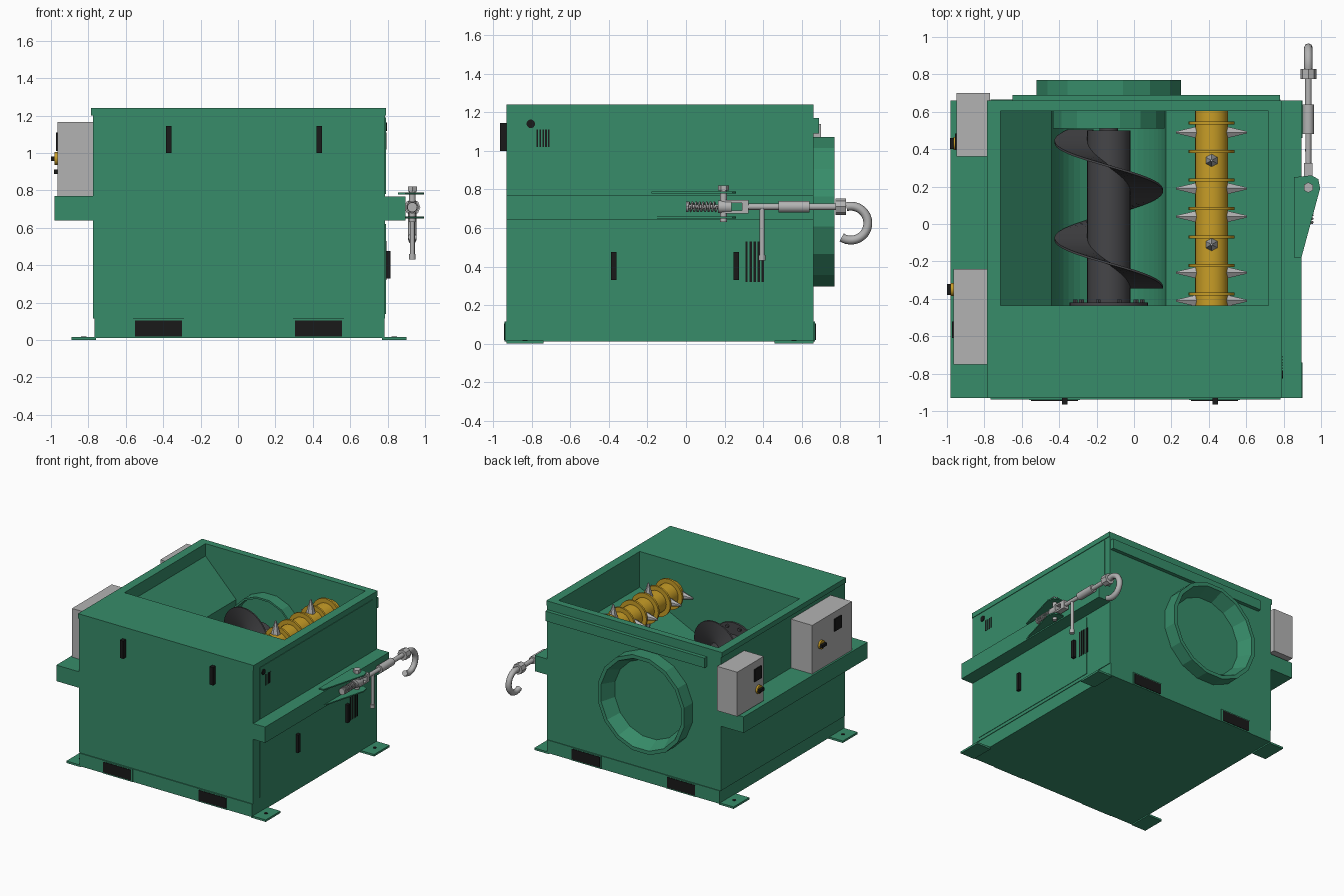
import bpy, bmesh, math
from mathutils import Vector

old = bpy.data.objects.get("Cube")
if old:
    bpy.data.objects.remove(old)


def material(name, r, g, b):
    m = bpy.data.materials.new(name)
    m.use_nodes = True
    m.diffuse_color = (r, g, b, 1)
    m.node_tree.nodes["Principled BSDF"].inputs["Base Color"].default_value = (r, g, b, 1)
    return m


GREEN = material("machine green", .038, .265, .143)
GREY = material("light grey", .45, .45, .45)
DARK = material("dark steel", .06, .06, .065)
YELLOW = material("yellow", .58, .34, .02)
BLACK = material("black", .01, .01, .01)


def finish(name, bm, mat, smooth=False):
    bmesh.ops.recalc_face_normals(bm, faces=bm.faces)
    me = bpy.data.meshes.new(name)
    bm.to_mesh(me)
    bm.free()
    me.materials.append(mat)
    ob = bpy.data.objects.new(name, me)
    bpy.context.collection.objects.link(ob)
    if smooth:
        activate(ob)
        bpy.ops.object.shade_smooth_by_angle(angle=math.radians(40))
    return ob


def activate(ob):
    bpy.ops.object.select_all(action='DESELECT')
    ob.select_set(True)
    bpy.context.view_layer.objects.active = ob


def box(name, x, y, z, mat):
    bm = bmesh.new()
    bmesh.ops.create_cube(bm, size=1)
    for v in bm.verts:
        v.co = [lo + (c + .5) * (hi - lo) for c, (lo, hi) in zip(v.co, (x, y, z))]
    return finish(name, bm, mat)


def rod(name, a, b, r, mat, r2=None, n=20):
    a, b = Vector(a), Vector(b)
    bm = bmesh.new()
    bmesh.ops.create_cone(bm, cap_ends=True, segments=n, radius1=r,
                          radius2=r if r2 is None else r2, depth=(b - a).length)
    turn = (b - a).to_track_quat('Z', 'Y')
    for v in bm.verts:
        v.co = turn @ v.co + (a + b) / 2
    return finish(name, bm, mat, n > 8)


def prism(name, pts, axis, lo, hi, mat):
    """Extrude a 2D outline along an axis (outline uses the other two axes)."""
    bm = bmesh.new()
    face = bm.faces.new([bm.verts.new(p[:axis] + (lo,) + p[axis:]) for p in pts])
    new = bmesh.ops.extrude_face_region(bm, geom=[face])["geom"]
    for v in new:
        if isinstance(v, bmesh.types.BMVert):
            v.co[axis] = hi
    return finish(name, bm, mat)


def grid(name, rows, mat, smooth=False):
    """Skin rows of points into a surface."""
    bm = bmesh.new()
    vs = [[bm.verts.new(p) for p in row] for row in rows]
    for r0, r1 in zip(vs, vs[1:]):
        for i in range(len(r0) - 1):
            bm.faces.new((r0[i], r0[i + 1], r1[i + 1], r1[i]))
    bmesh.ops.remove_doubles(bm, verts=bm.verts, dist=1e-5)
    return finish(name, bm, mat, smooth)


def tube(name, pts, r, mat):
    cu = bpy.data.curves.new(name, 'CURVE')
    cu.dimensions = '3D'
    cu.bevel_depth, cu.bevel_resolution, cu.use_fill_caps = r, 2, True
    sp = cu.splines.new('POLY')
    sp.points.add(len(pts) - 1)
    for q, p in zip(sp.points, pts):
        q.co = (*p, 1)
    cu.materials.append(mat)
    ob = bpy.data.objects.new(name, cu)
    bpy.context.collection.objects.link(ob)
    activate(ob)
    bpy.ops.object.convert(target='MESH')


def cut(ob, cutter):
    cutter.hide_render = True
    mod = ob.modifiers.new("cut", 'BOOLEAN')
    mod.operation, mod.solver, mod.object = 'DIFFERENCE', 'EXACT', cutter
    activate(ob)
    bpy.ops.object.modifier_apply(modifier=mod.name)
    bpy.data.objects.remove(cutter)


AX, AZ = -.135, .685      # auger axis

# Body with hopper, trough and outlet cut out
body = box("body", (-.775, .787), (-.93, .66), (.115, 1.24), GREEN)
arc = [(AX - .305 * math.cos(math.pi * i / 24), AZ - .305 * math.sin(math.pi * i / 24))
       for i in range(25)]
hopper = [(-.715, 1.3), (-.715, 1.14), (-.44, .86)] + arc + [(.72, .95), (.72, 1.3)]
cut(body, prism("hopper_cutter", hopper, 1, -.435, .605, GREEN))
cut(body, rod("outlet_cutter", (AX, .55, AZ), (AX, .7, AZ), .3, GREEN, n=32))

# Outlet collar, turned around the auger axis
profile = [(.395, .655), (.395, .77), (.365, .77), (.29, .6), (.29, .51), (.305, .51), (.305, .655),
           (.395, .655)]
turns = [2 * math.pi * (i + .5) / 16 for i in range(17)]
grid("outlet_collar", [[(AX + r * math.cos(t), y, AZ + r * math.sin(t)) for r, y in profile]
                       for t in turns], GREEN)

# Base, feet and fork pockets
box("base", (-.768, .782), (-.937, .665), (.01, .115), GREEN)
for x0, x1 in ((-.89, -.76), (.77, .9)):
    for y0, y1 in ((-.93, -.74), (.46, .66)):
        box("foot_plate", (x0, x1), (y0, y1), (0, .016), GREEN)
        cx, cy = (x0 + x1) / 2, (y0 + y1) / 2
        rod("foot_hole", (cx, cy, .015), (cx, cy, .019), .014, BLACK)
for x in (-.425, .43):
    for y, s in ((-.937, -1), (.665, 1)):
        box("pocket_frame", (x - .137, x + .137), sorted((y, y + s * .004)), (.01, .115), GREEN)
        box("fork_pocket", (x - .125, x + .125), sorted((y, y + s * .008)), (.02, .105), BLACK)

# Side beams, rim strips and rear strip
box("right_beam", (-.98, -.77), (-.93, .66), (.64, .77), GREEN)
box("left_beam", (.78, .895), (-.93, .66), (.64, .768), GREEN)
for x in (-.78, .787):
    box("rim_strip", (x - .005, x + .005), (-.93, .66), (1.2, 1.24), GREEN)
box("rear_strip", (-.65, .78), (.65, .69), (1.09, 1.17), GREEN)

# Side doors, vents and handles
box("lower_door", (.78, .791), (-.85, .395), (.14, .62), GREEN)
box("upper_panel", (.78, .791), (-.85, .6), (.78, 1.19), GREEN)
for i in range(5):
    box("lower_vent", (.785, .793), (.308 + i * .021, .32 + i * .021), (.32, .53), BLACK)
    box("upper_vent", (.785, .793), (-.775 + i * .015, -.767 + i * .015), (1.02, 1.11), BLACK)
rod("side_lock", (.785, -.805, 1.14), (.797, -.805, 1.14), .022, BLACK)
for y in (-.375, .26):
    box("door_handle", (.785, .815), (y - .014, y + .014), (.33, .475), BLACK)
for x in (-.37, .435):
    box("front_handle", (x - .015, x + .015), (-.965, -.925), (1.0, 1.145), BLACK)

# Control boxes
for x, y0, y1, z0, z1, ky, kz, wy, wz in (
        (-.965, -.75, -.24, .77, 1.165, -.35, .97, -.565, 1.06),
        (-.95, .36, .7, .78, 1.14, .43, .9, .44, 1.03)):
    box("control_box", (x, -.77), (y0, y1), (z0, z1), GREY)
    box("control_display", (x - .008, x), (wy - .045, wy + .045), (wz - .05, wz + .05), BLACK)
    rod("switch_plate", (x, ky, kz), (x - .015, ky, kz), .035, YELLOW)
    box("switch_knob", (x - .035, x - .01), (ky - .03, ky + .03), (kz - .012, kz + .012), BLACK)

# Auger: shaft, flange with bolts, helical flight
rod("auger_shaft", (AX, -.435, AZ), (AX, .5, AZ), .115, DARK, n=32)
rod("auger_hub", (AX, .5, AZ), (AX, .51, AZ), .05, DARK)
rod("auger_flange", (AX, -.435, AZ), (AX, -.42, AZ), .21, DARK, n=32)
for i in range(10):
    t = i * math.pi / 5
    p = (AX + .18 * math.cos(t), AZ + .18 * math.sin(t))
    rod("flange_bolt", (p[0], -.42, p[1]), (p[0], -.405, p[1]), .014, DARK, n=6)
section = [(.11, -.006), (.29, -.006), (.29, .006), (.11, .006), (.11, -.006)]
rows = []
for i in range(81):
    y = -.34 + .84 * i / 80
    t = 2 * math.pi * (y - .18) / .52
    rows.append([(AX + r * math.cos(t), y + d, AZ + r * math.sin(t)) for r, d in section])
grid("auger_flight", rows, DARK, True)

# Shredder shaft with rings and spikes
SX, SZ = .415, 1.0
rod("shredder_shaft", (SX, -.435, SZ), (SX, .605, SZ), .088, YELLOW, n=28)
for i in range(7):
    y = -.375 + i * .1525
    rod("shredder_ring", (SX, y - .008, SZ), (SX, y + .008, SZ), .123, YELLOW, n=28)
for y, upright in ((.49, 0), (.34, 1), (.19, 0), (.04, 0), (-.11, 1), (-.26, 0), (-.41, 0)):
    for s in (-1, 1):
        d = Vector((0, 0, s)) if upright else Vector((s, 0, 0))
        c = Vector((SX, y, SZ))
        rod("shredder_spike", c + d * .08, c + d * .19, .036, GREY, .006, 6)

# Coupling bracket and pin
outline = [(.855, -.18), (.895, -.18), (.995, .19), (.985, .24), (.95, .26), (.855, .25)]
for z in (.65, .778):
    prism("coupling_bracket", outline, 2, z, z + .01, GREEN)
HX, HZ = .932, .71
rod("coupling_pin", (HX, .195, .63), (HX, .195, .8), .018, GREY)
rod("pin_head", (HX, .195, .795), (HX, .195, .82), .028, GREY, n=6)

# Hook linkage along the y axis
for name, y0, y1, r in (("spring_rod", 0, .18, .012), ("spring_washer", .0, .012, .026),
                        ("clevis_block", .165, .235, .033), ("link_rod", .3, .5, .016),
                        ("turnbuckle", .48, .64, .03), ("hook_rod", .64, .79, .018)):
    rod(name, (HX, y0, HZ), (HX, y1, HZ), r, GREY)
for s in (-1, 1):
    box("clevis_cheek", (HX - .022, HX + .022), (.2, .31), (HZ + s * .027 - .007, HZ + s * .027 + .007), GREY)
box("clevis_end", (HX - .022, HX + .022), (.29, .325), (HZ - .034, HZ + .034), GREY)
tube("spring", [(HX + .024 * math.cos(i * .6), .01 + i * .15 / 84, HZ + .024 * math.sin(i * .6))
                for i in range(85)], .005, GREY)
rod("crank_handle", (HX, .395, .43), (HX, .395, HZ), .013, GREY)
rod("crank_grip", (HX, .395, .43), (HX, .395, .46), .018, GREY)
rod("hook_nut", (HX, .775, HZ), (HX, .83, HZ), .043, GREY, n=8)
angles = [math.radians(105 - i * 228 / 24) for i in range(25)]
tube("hook", [(HX, .855 + .088 * math.cos(t), .625 + .088 * math.sin(t)) for t in angles], .023, GREY)
